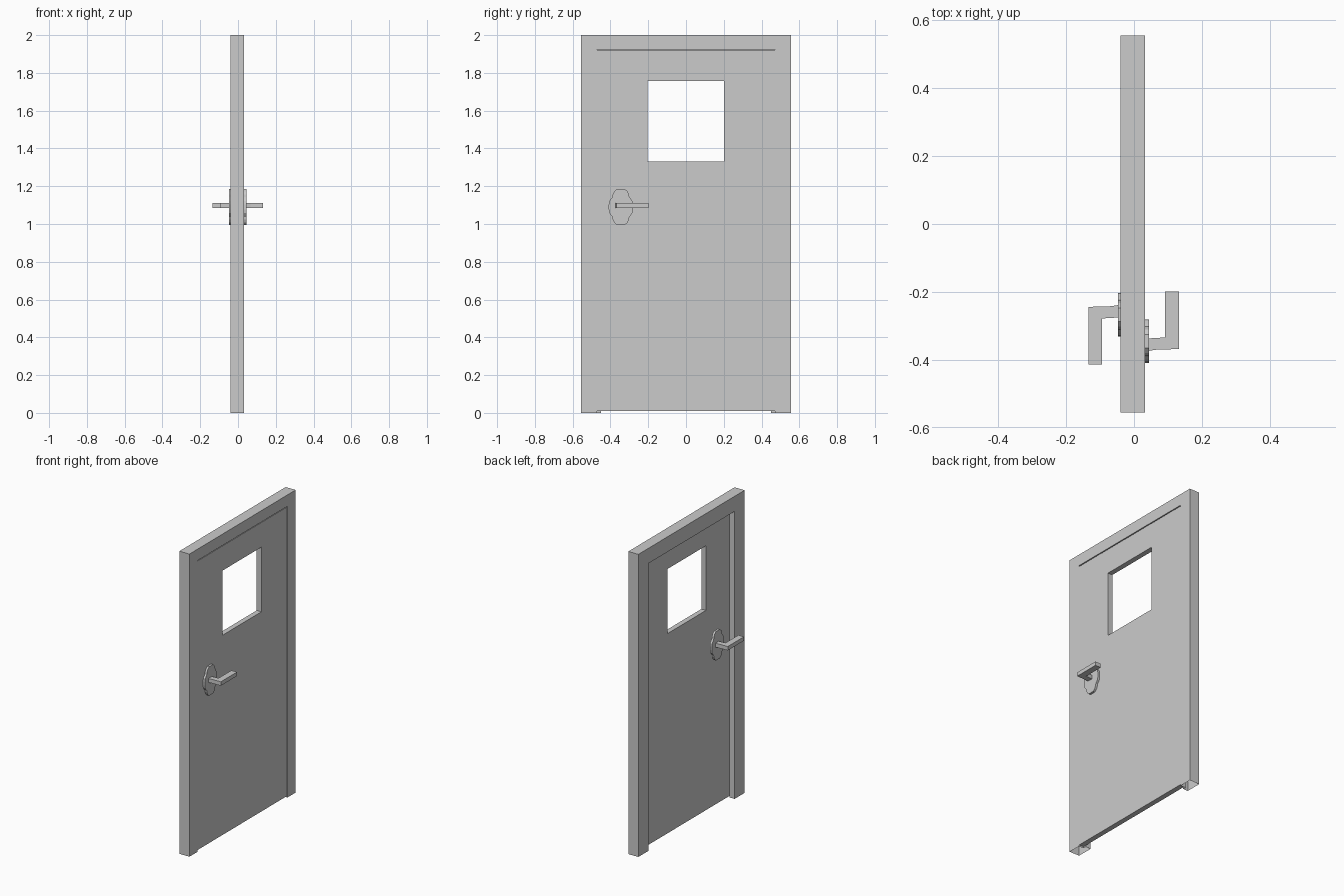
import bpy, bmesh, math

if "Cube" in bpy.data.objects:
    bpy.data.objects.remove(bpy.data.objects["Cube"])


def make_object(name, bm):
    bmesh.ops.recalc_face_normals(bm, faces=bm.faces)
    mesh = bpy.data.meshes.new(name)
    bm.to_mesh(mesh)
    bm.free()
    obj = bpy.data.objects.new(name, mesh)
    bpy.context.collection.objects.link(obj)
    return obj


def loft(name, rings, loop):
    """Bridge cross-sections; loop joins the last one back to the first."""
    bm = bmesh.new()
    rows = [[bm.verts.new(p) for p in ring] for ring in rings]
    pairs = list(zip(rows, rows[1:])) + ([(rows[-1], rows[0])] if loop else [])
    n = len(rows[0])
    for a, b in pairs:
        for i in range(n):
            j = (i + 1) % n
            bm.faces.new((a[i], a[j], b[j], b[i]))
    return make_object(name, bm)


def prism(name, points, offset):
    """Extrude a flat outline along an offset vector."""
    bm = bmesh.new()
    face = bm.faces.new([bm.verts.new(p) for p in points])
    new = bmesh.ops.extrude_face_region(bm, geom=[face])["geom"]
    bmesh.ops.translate(bm, vec=offset,
                        verts=[v for v in new if isinstance(v, bmesh.types.BMVert)])
    # keep a cap at both ends
    if not face.is_valid:
        bmesh.ops.holes_fill(bm, edges=bm.edges, sides=0)
    return make_object(name, bm)


# Door frame: rebated section mitred round three sides, feet open underneath
section = [(-0.04, 0.555, 2.0), (0.033, 0.555, 2.0), (0.033, 0.47, 1.925),
           (-0.004, 0.47, 1.925), (-0.004, 0.45, 1.90), (-0.04, 0.45, 1.90)]
rings = []
for side, at_top in ((-1, False), (-1, True), (1, True), (1, False)):
    rings.append([(x, side * y, z if at_top else 0) for x, y, z in section])
loft("door_frame", rings, False)

# Door leaf with a window opening, set just behind the frame face
X0, X1 = -0.003, 0.031
outer = [(-0.47, 0.01), (-0.47, 1.92), (0.47, 1.92), (0.47, 0.01)]
window = [(-0.204, 1.33), (-0.204, 1.757), (0.2, 1.757), (0.2, 1.33)]
loft("door_leaf", [[(X0, *o), (X1, *o), (X1, *w), (X0, *w)]
                   for o, w in zip(outer, window)], True)

# Backplate outline: quarter of a lobed oval, mirrored to all four quadrants
quarter = [(0.064, 0.012), (0.061, 0.032), (0.052, 0.044), (0.045, 0.052),
           (0.043, 0.066), (0.035, 0.083), (0.02, 0.096)]
half = quarter + [(-y, z) for y, z in reversed(quarter)]
outline = half + [(-y, -z) for y, z in half]
CY, CZ = -0.345, 1.09
plate = [(0.03, CY + y, CZ + z) for y, z in outline]

# Lever: L-shaped bar seen from above
lever = [(0.04, -0.374), (0.065, -0.37), (0.132, -0.368), (0.132, -0.199),
         (0.091, -0.199), (0.091, -0.334), (0.04, -0.337)]

# Both handles: the second is the first turned half a circle about the door
for side in ("outside", "inside"):
    parts = [prism(side + "_backplate", plate, (0.0145, 0, 0)),
             prism(side + "_lever", [(x, y, 1.085) for x, y in lever], (0, 0, 0.026))]
    if side == "inside":
        for obj in parts:
            obj.location = (-0.0025, -0.612, 0)
            obj.rotation_euler.z = math.pi
